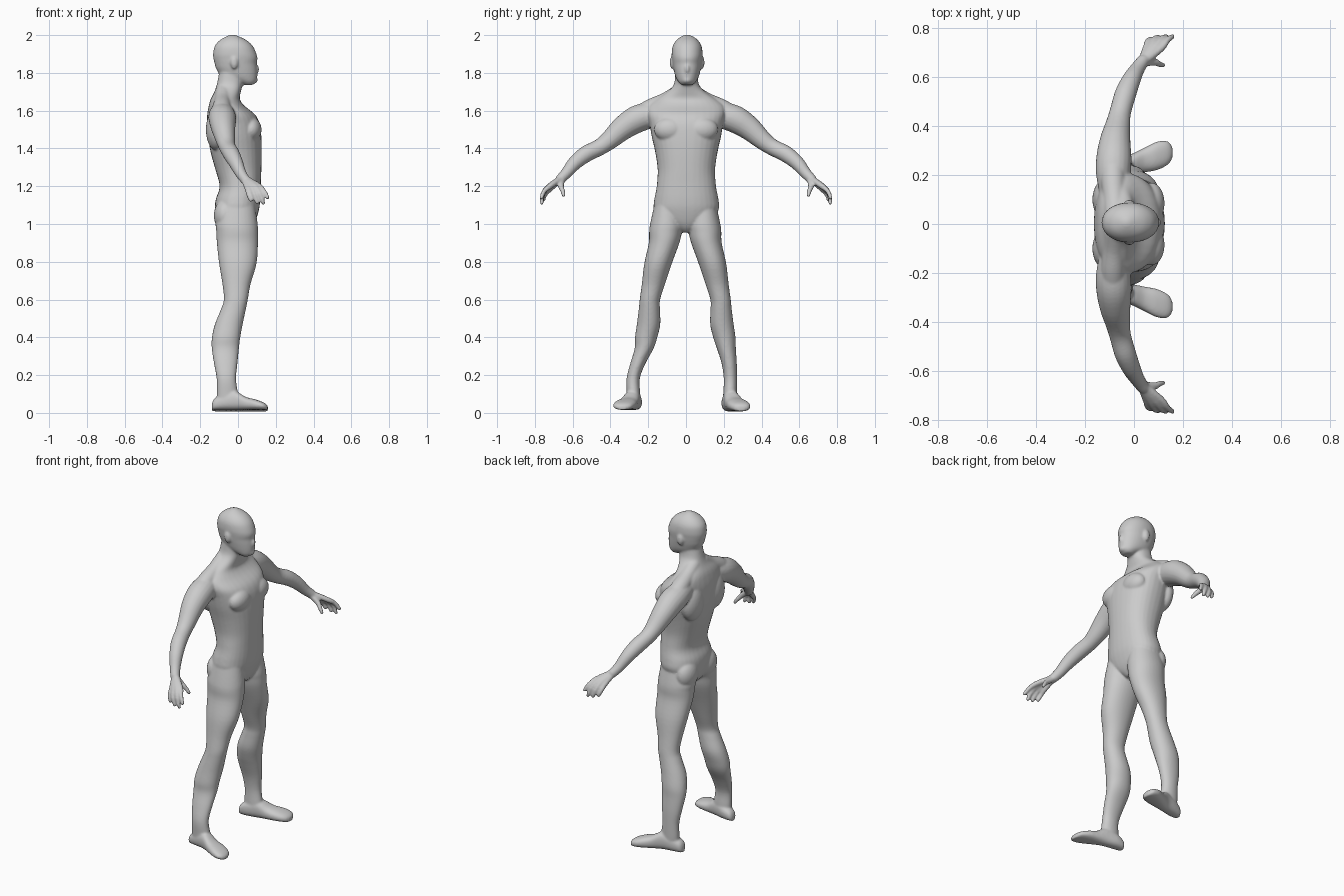
import bpy, bmesh
from math import cos, sin, pi
from mathutils import Vector, Matrix

bm = bmesh.new()


def spow(v, e):
    return (abs(v) ** e) * (1 if v >= 0 else -1)


def catmull(a, b, c, d, t):
    return 0.5 * (2 * b + (c - a) * t + (2 * a - 5 * b + 4 * c - d) * t * t
                  + (3 * b - a - 3 * c + d) * t ** 3)


def loft(rings, n=32, power=2.0, steps=4):
    """Closed skin through rings of (centre, half axis u, half axis v)."""
    rings = [tuple(Vector(p) for p in r) for r in rings]
    dense = []
    for i in range(len(rings) - 1):
        q = [rings[max(0, min(len(rings) - 1, i + k))] for k in (-1, 0, 1, 2)]
        for s in range(steps):
            dense.append([catmull(*[r[j] for r in q], s / steps) for j in range(3)])
    dense.append(rings[-1])
    e = 2 / power
    loops = []
    for c, u, v in dense:
        loops.append([bm.verts.new(c + u * spow(cos(2 * pi * k / n), e)
                                   + v * spow(sin(2 * pi * k / n), e)) for k in range(n)])
    for a, b in zip(loops, loops[1:]):
        for k in range(n):
            bm.faces.new((a[k], a[(k + 1) % n], b[(k + 1) % n], b[k]))
    bm.faces.new(loops[0][::-1])
    bm.faces.new(loops[-1])


def stack(rows, power=2.0):
    """Horizontal rings from rows of (z, back x, front x, centre y, half width)."""
    loft([((((b + f) / 2), y, z), ((f - b) / 2, 0, 0), (0, w, 0))
          for z, b, f, y, w in rows], power=power)


def tube(points, side, n=20):
    """Round limb through (x, y, z, radius), mirrored by side."""
    pts = [Vector((p[0], p[1] * side, p[2])) for p in points]
    rings = []
    for i, p in enumerate(pts):
        t = (pts[min(i + 1, len(pts) - 1)] - pts[max(i - 1, 0)]).normalized()
        u = (Vector((1, 0, 0)) - t * t.x).normalized()
        r = points[i][3]
        rings.append((p, u * r, t.cross(u) * r))
    loft(rings, n)


def blob(loc, size):
    m = Matrix.Translation(loc) @ Matrix.Diagonal((*size, 1))
    bmesh.ops.create_uvsphere(bm, u_segments=24, v_segments=16, radius=1, matrix=m)


# Torso and neck
torso = [(.955, -.06, .05, .03), (.98, -.09, .075, .07), (1.02, -.115, .095, .14),
         (1.08, -.122, .112, .172), (1.13, -.118, .118, .17), (1.18, -.10, .12, .16),
         (1.22, -.10, .121, .155), (1.29, -.12, .124, .152), (1.38, -.145, .126, .165),
         (1.46, -.158, .124, .183), (1.53, -.163, .115, .195), (1.58, -.163, .09, .205),
         (1.625, -.155, .035, .2), (1.66, -.145, .01, .16), (1.70, -.125, .015, .10),
         (1.74, -.112, .025, .066), (1.80, -.10, .035, .058)]
stack([(z, b, f, .002, w) for z, b, f, w in torso], power=2.25)

# Head
head = [(1.735, .03, .075, .028), (1.752, -.01, .095, .046), (1.78, -.085, .102, .062),
        (1.82, -.115, .102, .072), (1.85, -.124, .099, .077), (1.875, -.13, .103, .080),
        (1.90, -.132, .098, .082), (1.94, -.124, .08, .077), (1.97, -.10, .05, .06),
        (1.99, -.068, .012, .036), (2.002, -.04, -.02, .01)]
stack([(z, b, f, .006, w) for z, b, f, w in head], power=2.1)
blob((.093, .006, 1.82), (.02, .014, .026))      # nose
blob((.082, .006, 1.762), (.022, .026, .02))     # chin

# Leg rows: z, back, front, centre y, half width
leg = [(1.10, -.10, .09, .09, .07), (1.0, -.118, .104, .095, .087), (.96, -.115, .106, .10, .087),
       (.90, -.112, .106, .108, .081), (.79, -.10, .098, .14, .073), (.68, -.082, .066, .165, .061),
       (.60, -.075, .052, .183, .054), (.55, -.09, .042, .186, .056), (.47, -.122, .025, .19, .062),
       (.40, -.138, .012, .203, .059), (.34, -.139, .005, .214, .05), (.26, -.127, -.003, .229, .04),
       (.18, -.113, -.01, .235, .035), (.10, -.113, .0, .233, .036), (.05, -.11, .0, .231, .036)]
# Foot rows: x, centre y, half width, top z
foot = [(-.138, .222, .018, .05), (-.125, .223, .031, .075), (-.08, .228, .04, .10),
        (-.02, .24, .042, .118), (.04, .26, .05, .085), (.09, .277, .058, .072),
        (.13, .288, .052, .058), (.15, .291, .036, .046), (.158, .292, .015, .036)]
arm = [(-.085, .10, 1.60, .05), (-.085, .20, 1.575, .07), (-.082, .27, 1.55, .072),
       (-.077, .34, 1.503, .063), (-.065, .41, 1.44, .05), (-.055, .46, 1.405, .044),
       (-.035, .53, 1.37, .044), (-.01, .59, 1.322, .038), (.015, .635, 1.268, .03),
       (.04, .67, 1.232, .026)]
# Fingers: knuckle, middle, tip
fingers = [((.108, .715, 1.203), (.137, .75, 1.175), (.158, .766, 1.138)),
           ((.09, .724, 1.20), (.115, .758, 1.16), (.135, .764, 1.11)),
           ((.07, .725, 1.195), (.086, .757, 1.155), (.102, .763, 1.113)),
           ((.05, .718, 1.187), (.056, .746, 1.155), (.068, .756, 1.125))]

for side in (1, -1):
    # The left leg stands slightly wider below the knee
    def out(z):
        return 0 if side > 0 else .008 + .037 * max(0, min(1, (.34 - z) / .16))
    lift = .008 if side > 0 else .016
    stack([(z, b, f, side * (y + out(z)), w) for z, b, f, y, w in leg], power=2.1)
    loft([((x, side * (y + out(0)), (t + lift) / 2), (0, w, 0), (0, 0, (t - lift) / 2))
          for x, y, w, t in foot], power=2.4)
    # Arm, palm and fingers
    tube(arm, side)
    for k, m, t in fingers:
        end = Vector(t) + (Vector(t) - Vector(m)).normalized() * .008
        tube([(.025, .65, 1.25, .016), (*k, .0155), (*m, .0125), (*t, .0105), (*end, .005)], side, 14)
    tube([(.035, .655, 1.235, .016), (.08, .662, 1.20, .016), (.105, .652, 1.172, .0125),
          (.12, .648, 1.15, .010), (.124, .647, 1.143, .005)], side, 14)
    # Muscle forms and ears
    blob((.07, side * .085, 1.50), (.055, .085, .065))
    blob((-.07, side * .09, 1.045), (.058, .08, .085))
    blob((-.115, side * .10, 1.50), (.055, .085, .11))
    blob((-.02, side * .08 + .006, 1.855), (.02, .012, .034))
    # Sloping shoulder muscle
    tube([(-.075, .03, 1.70, .045), (-.08, .10, 1.655, .045), (-.085, .18, 1.615, .05),
          (-.085, .25, 1.575, .05)], side)

bmesh.ops.recalc_face_normals(bm, faces=bm.faces)
mesh = bpy.data.meshes.new("body")
bm.to_mesh(mesh)
bm.free()
body = bpy.data.objects.new("body", mesh)
bpy.context.collection.objects.link(body)

# Fuse all forms into one smooth skin
fuse = body.modifiers.new("fuse", 'REMESH')
fuse.mode = 'VOXEL'
fuse.voxel_size = .006
fuse.use_smooth_shade = True
soft = body.modifiers.new("soften", 'SMOOTH')
soft.factor = .5
soft.iterations = 8
